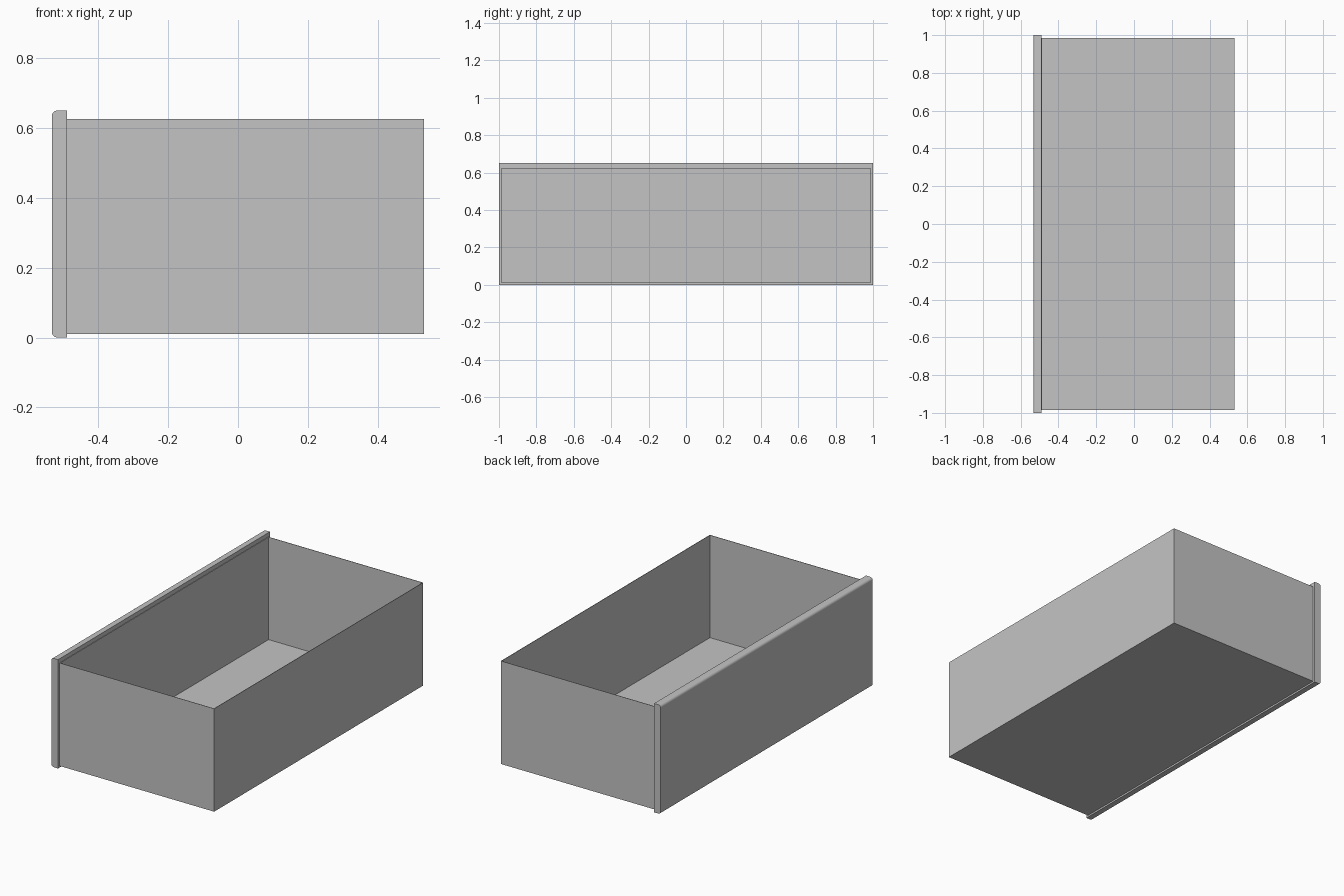
import bpy
import bmesh
import math

cube = bpy.data.objects.get("Cube")
if cube:
    bpy.data.objects.remove(cube, do_unlink=True)

grey = bpy.data.materials.new("plain_grey")
grey.use_nodes = True
colour = (0.55, 0.55, 0.55, 1)
grey.diffuse_color = colour
grey.node_tree.nodes["Principled BSDF"].inputs["Base Color"].default_value = colour


def add_object(name, bm):
    bmesh.ops.recalc_face_normals(bm, faces=bm.faces)
    mesh = bpy.data.meshes.new(name)
    bm.to_mesh(mesh)
    bm.free()
    mesh.materials.append(grey)
    obj = bpy.data.objects.new(name, mesh)
    bpy.context.collection.objects.link(obj)
    return obj


def box_mesh(low, high):
    bm = bmesh.new()
    bmesh.ops.create_cube(bm, size=1)
    for v in bm.verts:
        v.co = [(a + b) / 2 + c * (b - a) for a, b, c in zip(low, high, v.co)]
    return bm


# Open tray: a box without its lid, given thin walls on the inside
bm = box_mesh((-0.489, -0.986, 0.01), (0.533, 0.986, 0.625))
bm.normal_update()
bmesh.ops.delete(bm, geom=[f for f in bm.faces if f.normal.z > 0.5], context="FACES")
tray = add_object("drawer_tray", bm)
walls = tray.modifiers.new("thin_walls", "SOLIDIFY")
walls.thickness = 0.003
walls.offset = -1
walls.use_even_offset = True

# Face panel: its two long outer edges are rounded
left, right = -0.533, -0.489
bm = box_mesh((left, -1, 0), (right, 1, 0.65))
long_edges = [e for e in bm.edges
              if all(v.co.x < (left + right) / 2 for v in e.verts)
              and abs(e.verts[0].co.y - e.verts[1].co.y) > 1]
bmesh.ops.bevel(bm, geom=long_edges, offset=0.016, segments=6,
                profile=0.5, affect="EDGES")
panel = add_object("drawer_front_panel", bm)
bpy.ops.object.select_all(action="DESELECT")
panel.select_set(True)
bpy.context.view_layer.objects.active = panel
bpy.ops.object.shade_smooth_by_angle(angle=math.radians(30))
